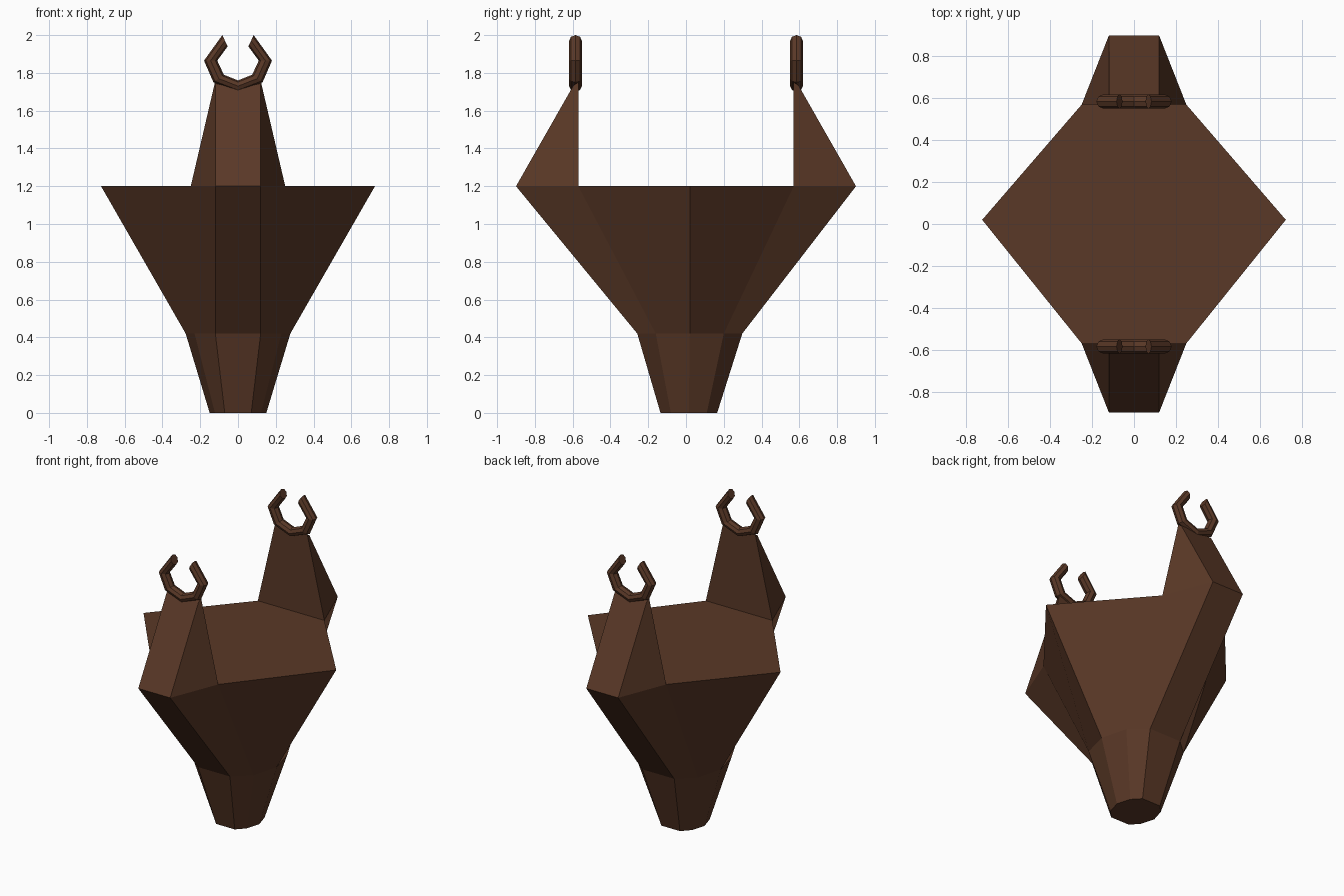
import bpy, bmesh, math
from mathutils import Vector

if "Cube" in bpy.data.objects:
    bpy.data.objects.remove(bpy.data.objects["Cube"])

brown = bpy.data.materials.new("dark brown wood")
brown.diffuse_color = (0.102, 0.040, 0.020, 1)
brown.use_nodes = True
brown.node_tree.nodes["Principled BSDF"].inputs["Base Color"].default_value = brown.diffuse_color


def loft(name, rings):
    """Skin matching rings of points and cap both ends."""
    bm = bmesh.new()
    vs = [[bm.verts.new(p) for p in r] for r in rings]
    n = len(vs[0])
    for a, b in zip(vs, vs[1:]):
        for i in range(n):
            j = (i + 1) % n
            bm.faces.new((a[i], a[j], b[j], b[i]))
    bm.faces.new(vs[0][::-1])
    bm.faces.new(vs[-1])
    bmesh.ops.recalc_face_normals(bm, faces=bm.faces)
    me = bpy.data.meshes.new(name)
    bm.to_mesh(me)
    bm.free()
    me.materials.append(brown)
    ob = bpy.data.objects.new(name, me)
    bpy.context.collection.objects.link(ob)
    return ob


def decagon(z, cy, side, corner, end):
    """Ten-sided ring, mirrored in x and around y = cy."""
    q = [(side, 0), corner, end]
    pts = q + [(-x, y) for x, y in q[::-1]]
    pts += [(-x, -y) for x, y in q[1:]] + [(x, -y) for x, y in q[:0:-1]]
    return [(x, y + cy, z) for x, y in pts]


# flared stem and body
top = decagon(1.2, 0, 0.725, (0.25, 0.57), (0.12, 0.9))
top = [(x, 0.02 if y == 0 else y, z) for x, y, z in top]
loft("body", [
    decagon(0, 0.015, 0.15, (0.122, 0.095), (0.07, 0.15)),
    decagon(0.42, 0.02, 0.277, (0.23, 0.18), (0.12, 0.278)),
    top,
])

# profile of half a hook: outer and inner edge points
outer = [(0.083, 2.0), (0.18, 1.865), (0.13, 1.75), (0, 1.70)]
inner = [(0.055, 1.94), (0.11, 1.865), (0.075, 1.79), (0, 1.76)]
outer += [(-x, z) for x, z in outer[2::-1]]
inner += [(-x, z) for x, z in inner[2::-1]]

for s, side in ((-1, "front"), (1, "back")):
    # tapering upright
    loft(side + "_upright", [
        [(0.25, s * 0.57, 1.2), (0.12, s * 0.9, 1.2),
         (-0.12, s * 0.9, 1.2), (-0.25, s * 0.57, 1.2)],
        [(0.122, s * 0.57, 1.75), (0.12, s * 0.595, 1.735),
         (-0.12, s * 0.595, 1.735), (-0.122, s * 0.57, 1.75)],
    ])
    # open hook on top
    rings = []
    for o, i in zip(outer, inner):
        o, i = Vector((o[0], 0, o[1])), Vector((i[0], 0, i[1]))
        mid, half = (o + i) / 2, (o - i) / 2
        mid.y = s * 0.585
        rings.append([mid + half * math.cos(k * math.pi / 4)
                      + Vector((0, 0.034 * math.sin(k * math.pi / 4), 0))
                      for k in range(8)])
    loft(side + "_hook", rings)
